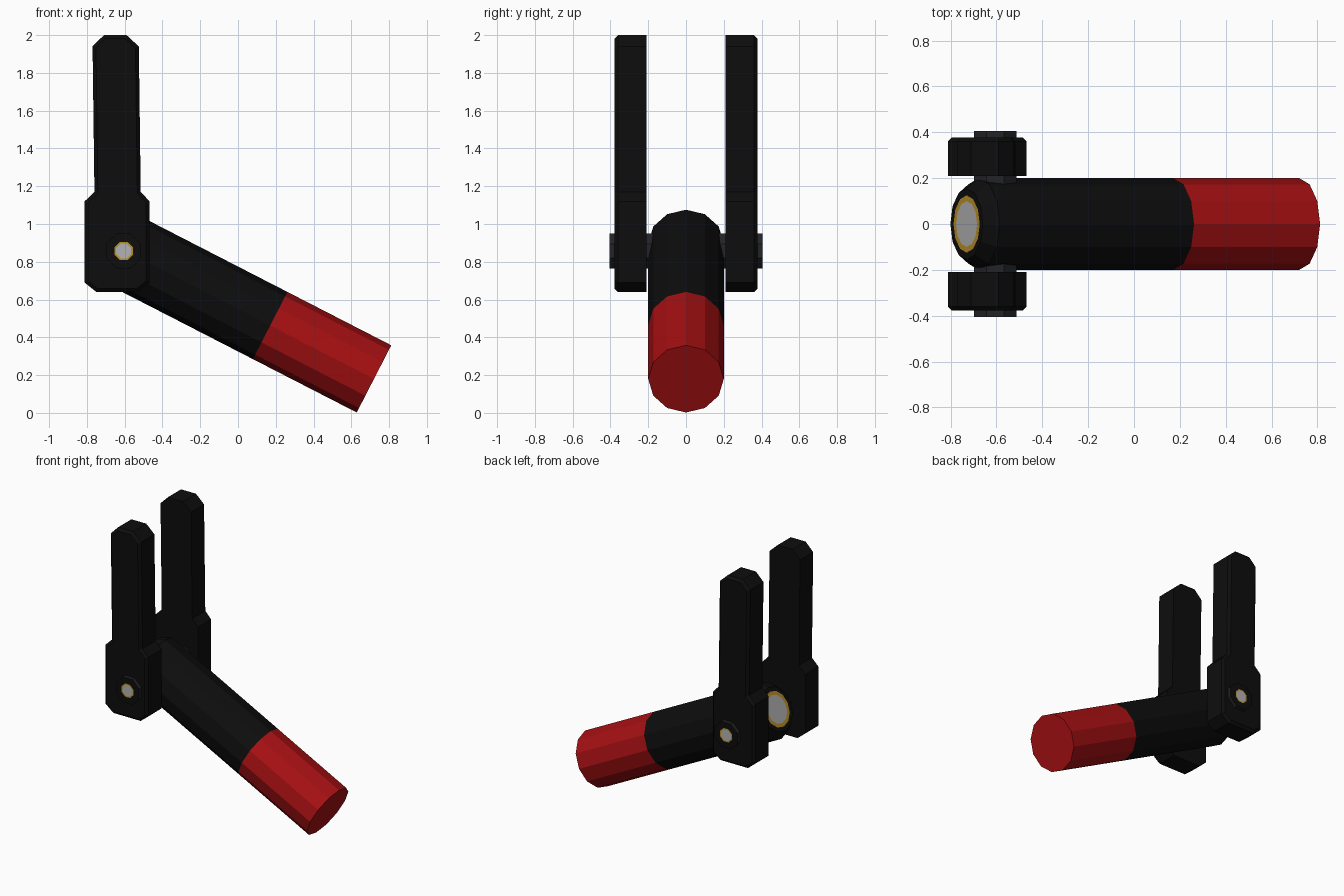
import bpy, bmesh, math
from mathutils import Vector

if "Cube" in bpy.data.objects:
    bpy.data.objects.remove(bpy.data.objects["Cube"])


def material(name, rgb):
    m = bpy.data.materials.new(name)
    m.diffuse_color = (*rgb, 1)
    m.use_nodes = True
    m.node_tree.nodes["Principled BSDF"].inputs["Base Color"].default_value = m.diffuse_color
    return m


MATS = [material("black", (0.004, 0.004, 0.004)),
        material("red", (0.38, 0.005, 0.006)),
        material("gold", (0.50, 0.28, 0.02)),
        material("silver", (0.45, 0.45, 0.45)),
        material("dark_grey", (0.017, 0.017, 0.017))]
BLACK, RED, GOLD, SILVER, GREY = range(5)


def finish(name, bm):
    bmesh.ops.recalc_face_normals(bm, faces=bm.faces)
    me = bpy.data.meshes.new(name)
    bm.to_mesh(me)
    bm.free()
    for m in MATS:
        me.materials.append(m)
    ob = bpy.data.objects.new(name, me)
    bpy.context.collection.objects.link(ob)
    return ob


def lathe(name, origin, axis, up, sections, sides, phase=0.0):
    """Rings (distance, radius, colour of the band after it) along an axis; ends are capped."""
    bm = bmesh.new()
    origin, axis, up = Vector(origin), Vector(axis).normalized(), Vector(up).normalized()
    side = axis.cross(up)
    rings = []
    for t, r, _ in sections:
        ring = []
        for i in range(sides):
            a = 2 * math.pi * (i + phase) / sides
            ring.append(bm.verts.new(origin + axis * t + (up * math.cos(a) + side * math.sin(a)) * r))
        rings.append(ring)
    for k in range(len(rings) - 1):
        for i in range(sides):
            j = (i + 1) % sides
            f = bm.faces.new((rings[k][i], rings[k][j], rings[k + 1][j], rings[k + 1][i]))
            f.material_index = sections[k][2]
    bm.faces.new(rings[0]).material_index = sections[0][2]
    bm.faces.new(rings[-1]).material_index = sections[-1][2]
    return finish(name, bm)


# Tilted tube: red lower part, black upper part, inlaid end cap
ang = math.radians(27.2)
axis = (-math.cos(ang), 0, math.sin(ang))
up = (math.sin(ang), 0, math.cos(ang))
lathe("tube", (0.72, 0, 0.18), axis, up,
      [(0, 0.2, RED), (0.618, 0.2, BLACK), (1.57, 0.2, BLACK), (1.63, 0.155, BLACK),
       (1.63, 0.125, GOLD), (1.63, 0.10, SILVER)], 12)

# Half outline of the prongs (x, z)
outline = [(-0.75, 0.64), (-0.53, 0.64), (-0.468, 0.69), (-0.468, 1.12), (-0.515, 1.17),
           (-0.525, 1.94), (-0.59, 2.0), (-0.71, 2.0), (-0.77, 1.94), (-0.76, 1.17),
           (-0.812, 1.12), (-0.812, 0.69)]

for s, label in ((-1, "front"), (1, "back")):
    # Prong plate, chamfered on its outer face
    bm = bmesh.new()
    face = bm.faces.new([bm.verts.new((x, s * 0.21, z)) for x, z in outline])
    ext = bmesh.ops.extrude_face_region(bm, geom=[face], use_keep_orig=True)["geom"]
    for v in [g for g in ext if isinstance(g, bmesh.types.BMVert)]:
        v.co.y = s * 0.378
    outer = [e for e in bm.edges if all(abs(v.co.y) > 0.3 for v in e.verts)]
    bmesh.ops.recalc_face_normals(bm, faces=bm.faces)
    bmesh.ops.bevel(bm, geom=outer, offset=0.018, segments=1, affect='EDGES')
    finish(label + "_prong", bm)

    # Pivot pin with inlaid end
    lathe(label + "_pin", (-0.605, 0, 0.857), (0, s, 0), (0, 0, 1),
          [(0.1, 0.1, GREY), (0.405, 0.1, BLACK), (0.405, 0.052, GOLD), (0.405, 0.043, SILVER)],
          8, 0.5)
